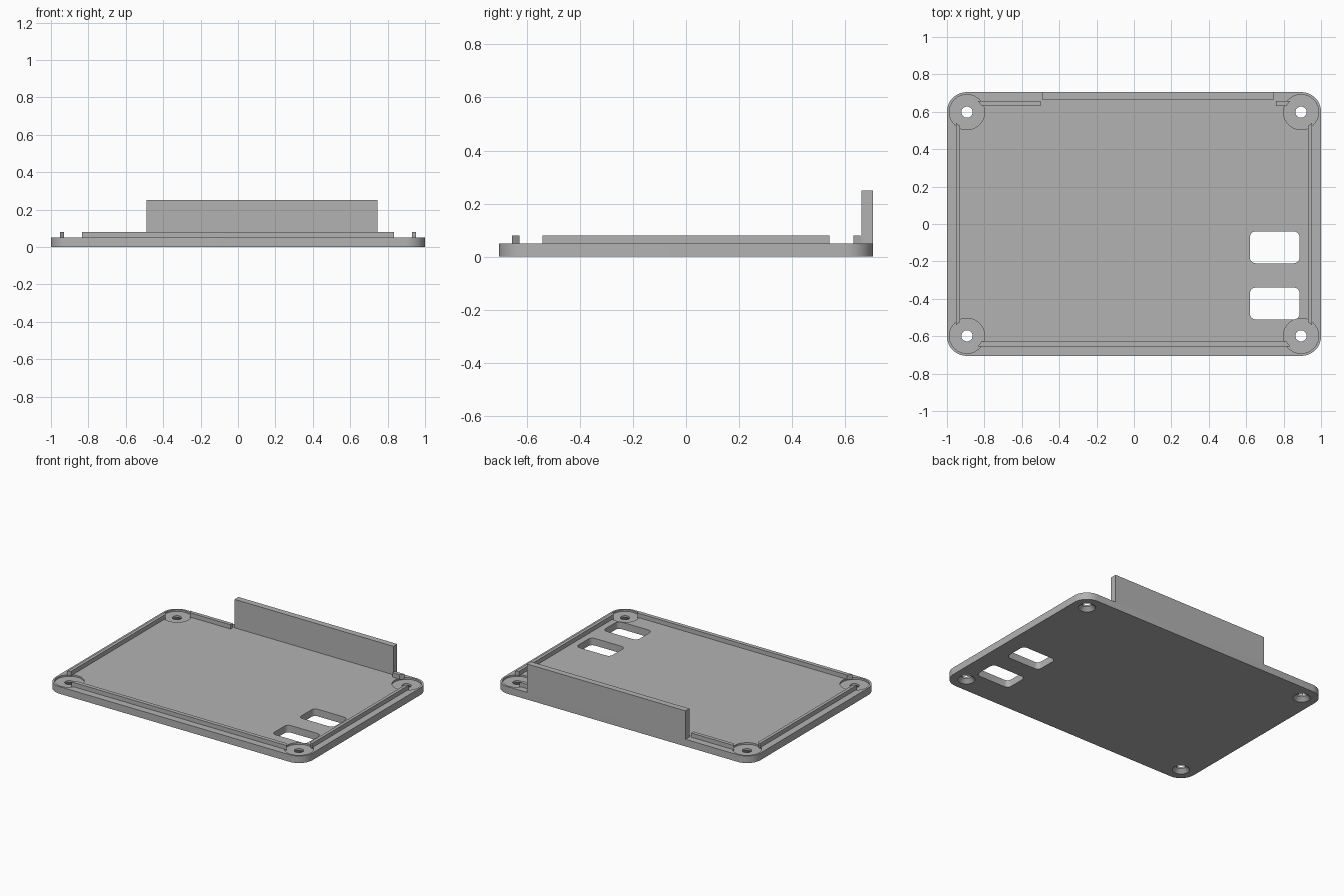
import bpy, bmesh, math
from mathutils import Matrix

cube = bpy.data.objects.get("Cube")
if cube:
    bpy.data.objects.remove(cube, do_unlink=True)

grey = bpy.data.materials.new("plain grey")
grey.use_nodes = True
colour = (0.45, 0.45, 0.45, 1)
grey.diffuse_color = colour
grey.node_tree.nodes["Principled BSDF"].inputs["Base Color"].default_value = colour

PLATE_TOP = 0.05
RIB_TOP = 0.08


def rounded_outline(x0, x1, y0, y1, r, steps):
    """Counter-clockwise rectangle outline with round corners."""
    corners = [(x1 - r, y1 - r), (x0 + r, y1 - r), (x0 + r, y0 + r), (x1 - r, y0 + r)]
    points = []
    for i, (cx, cy) in enumerate(corners):
        for k in range(steps + 1):
            a = (i + k / steps) * math.pi / 2
            points.append((cx + r * math.cos(a), cy + r * math.sin(a)))
    return points


def add_prism(bm, outline, z0, z1):
    face = bm.faces.new([bm.verts.new((x, y, z0)) for x, y in outline])
    top = bmesh.ops.extrude_face_region(bm, geom=[face])["geom"]
    verts = [v for v in top if isinstance(v, bmesh.types.BMVert)]
    bmesh.ops.translate(bm, verts=verts, vec=(0, 0, z1 - z0))


def add_lathe(bm, x, y, profile, sides=40):
    """Closed solid turned about a vertical axis."""
    rings = []
    for r, z in profile:
        turn = [2 * math.pi * k / sides for k in range(sides)]
        rings.append([bm.verts.new((x + r * math.cos(a), y + r * math.sin(a), z)) for a in turn])
    for low, high in zip(rings, rings[1:]):
        for k in range(sides):
            n = (k + 1) % sides
            bm.faces.new((low[k], low[n], high[n], high[k]))
    bm.faces.new(rings[0][::-1])
    bm.faces.new(rings[-1])


def finish(name, bm):
    bmesh.ops.recalc_face_normals(bm, faces=bm.faces)
    mesh = bpy.data.meshes.new(name)
    bm.to_mesh(mesh)
    bm.free()
    obj = bpy.data.objects.new(name, mesh)
    mesh.materials.append(grey)
    bpy.context.collection.objects.link(obj)
    return obj


def prism(name, outline, z0, z1):
    bm = bmesh.new()
    add_prism(bm, outline, z0, z1)
    return finish(name, bm)


# Base plate with round corners
plate = prism("base_plate", rounded_outline(-1, 1, -0.705, 0.705, 0.105, 12), 0, PLATE_TOP)

# Cutter: countersunk screw holes with shallow round pockets, and two windows
bm = bmesh.new()
hole = [(0.065, -0.01), (0.055, 0), (0.03, 0.025), (0.03, 0.038), (0.094, 0.038), (0.094, 0.07)]
for x in (-0.893, 0.893):
    for y in (-0.598, 0.598):
        add_lathe(bm, x, y, hole)
for y in (-0.51, -0.21):
    add_prism(bm, rounded_outline(0.62, 0.885, y, y + 0.17, 0.03, 6), -0.05, 0.1)
cutter = finish("opening_cutter", bm)
cutter.hide_render = True

cut = plate.modifiers.new("openings", 'BOOLEAN')
cut.operation = 'DIFFERENCE'
cut.solver = 'EXACT'
cut.object = cutter
bpy.context.view_layer.objects.active = plate
plate.select_set(True)
bpy.ops.object.modifier_apply(modifier=cut.name)
bpy.data.objects.remove(cutter, do_unlink=True)
bpy.ops.object.shade_smooth_by_angle(angle=math.radians(30))

# Locating ribs, slanted where they clear the corner pockets
z0 = PLATE_TOP - 0.005
prism("front_rib", [(-0.835, -0.655), (0.835, -0.655), (0.815, -0.627), (-0.815, -0.627)], z0, RIB_TOP)
prism("back_right_rib", [(-0.835, 0.658), (-0.815, 0.632), (-0.5, 0.632), (-0.5, 0.658)], z0, RIB_TOP)
prism("back_left_rib", [(0.835, 0.658), (0.76, 0.658), (0.76, 0.632), (0.815, 0.632)], z0, RIB_TOP)
for name, s in (("left_rib", 1), ("right_rib", -1)):
    prism(name, [(s * 0.952, -0.54), (s * 0.952, 0.54), (s * 0.93, 0.525), (s * 0.93, -0.525)], z0, RIB_TOP)

# Upright wall flush with the back edge
prism("back_wall", [(-0.49, 0.662), (0.745, 0.662), (0.745, 0.705), (-0.49, 0.705)], z0, 0.25)
